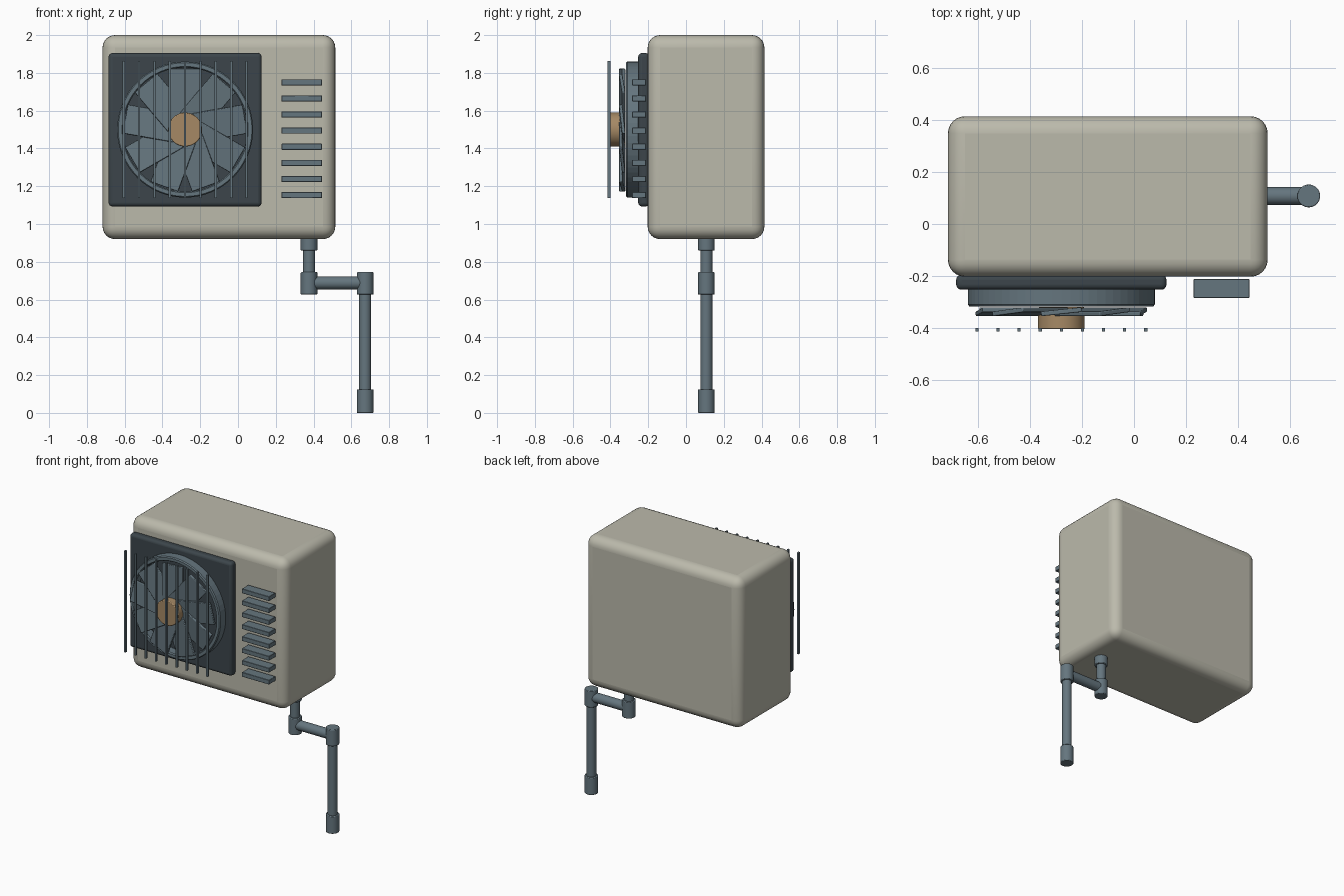
import bpy, math
from mathutils import Matrix, Vector

if "Cube" in bpy.data.objects:
    bpy.data.objects.remove(bpy.data.objects["Cube"])


def material(name, rgb):
    m = bpy.data.materials.new(name)
    m.diffuse_color = (*rgb, 1)
    m.use_nodes = True
    m.node_tree.nodes["Principled BSDF"].inputs["Base Color"].default_value = m.diffuse_color
    return m


BEIGE = material("beige", (0.50, 0.49, 0.41))
DARK = material("charcoal", (0.045, 0.06, 0.07))
SLATE = material("slate", (0.13, 0.18, 0.21))
TAN = material("tan", (0.38, 0.25, 0.13))


def finish(ob, name, mat, bevel=0, segments=3):
    ob.name = name
    ob.data.materials.append(mat)
    if bevel:
        b = ob.modifiers.new("bevel", "BEVEL")
        b.width, b.segments = bevel, segments
        b.limit_method = 'ANGLE'
    bpy.context.view_layer.objects.active = ob
    bpy.ops.object.shade_smooth_by_angle(angle=math.radians(35))
    return ob


def box(name, lo, hi, mat, bevel=0, segments=3):
    lo, hi = Vector(lo), Vector(hi)
    bpy.ops.mesh.primitive_cube_add(size=1)
    ob = bpy.context.object
    ob.data.transform(Matrix.Translation((lo + hi) / 2) @ Matrix.Diagonal((*(hi - lo), 1)))
    return finish(ob, name, mat, bevel, segments)


def rod(name, a, b, r, mat, bevel=0, verts=32):
    a, b = Vector(a), Vector(b)
    bpy.ops.mesh.primitive_cylinder_add(vertices=verts, radius=r, depth=(b - a).length)
    ob = bpy.context.object
    turn = (b - a).to_track_quat('Z', 'Y').to_matrix().to_4x4()
    ob.data.transform(Matrix.Translation((a + b) / 2) @ turn)
    return finish(ob, name, mat, bevel, 2)


# Housing and dark fan panel
box("housing", (-0.717, -0.203, 0.92), (0.515, 0.415, 2.0), BEIGE, 0.066, 6)
box("fan_panel", (-0.685, -0.253, 1.093), (0.125, -0.195, 1.905), DARK, 0.02, 4)

FX, FZ = -0.28, 1.5

# Open fan shroud: rectangular profile revolved around the fan axis
profile = [(0.328, -0.24), (0.36, -0.24), (0.36, -0.31), (0.354, -0.318), (0.334, -0.318), (0.328, -0.31)]
N, P = 64, len(profile)
verts, faces = [], []
for i in range(N):
    a = 2 * math.pi * i / N
    verts += [(FX + r * math.cos(a), y, FZ + r * math.sin(a)) for r, y in profile]
    for j in range(P):
        k, n = (j + 1) % P, (i + 1) % N
        faces.append((i * P + j, i * P + k, n * P + k, n * P + j))
me = bpy.data.meshes.new("fan_shroud")
me.from_pydata(verts, [], faces)
ring = bpy.data.objects.new("fan_shroud", me)
bpy.context.collection.objects.link(ring)
finish(ring, "fan_shroud", SLATE)

# Nine slightly pitched blades around the hub
for i in range(9):
    blade = box(f"fan_blade_{i + 1}", (0.05, -0.009, -0.078), (0.322, 0.009, 0.078), SLATE, 0.004, 2)
    blade.data.transform(Matrix.Translation((FX, -0.338, FZ))
                         @ Matrix.Rotation(math.radians(10 + 40 * i), 4, 'Y')
                         @ Matrix.Rotation(math.radians(180), 4, 'Y')
                         @ Matrix.Rotation(math.radians(6), 4, 'X'))
rod("fan_hub", (FX, -0.32, FZ), (FX, -0.405, FZ), 0.09, TAN, 0.005, 48)

# Guard bars in front of the fan
for i in range(9):
    x = FX + (i - 4) * 0.0813
    box(f"guard_bar_{i + 1}", (x - 0.006, -0.415, 1.137), (x + 0.006, -0.4, 1.863), SLATE)

# Side louvres
for i in range(8):
    z = 1.153 + i * 0.0853
    box(f"louvre_{i + 1}", (0.23, -0.285, z - 0.016), (0.445, -0.212, z + 0.016), SLATE, 0.002, 1)

# Stepped drain pipe with collars at each end and elbow
Y, XA, XB = 0.108, 0.376, 0.673
rod("pipe_upper", (XA, Y, 0.68), (XA, Y, 0.95), 0.032, SLATE)
rod("pipe_cross", (XA, Y, 0.688), (XB, Y, 0.688), 0.034, SLATE)
rod("pipe_lower", (XB, Y, 0.01), (XB, Y, 0.70), 0.032, SLATE)
for name, x, z0, z1 in (("collar_top", XA, 0.86, 0.98), ("elbow_inner", XA, 0.626, 0.745),
                        ("elbow_outer", XB, 0.626, 0.745), ("collar_foot", XB, 0.0, 0.125)):
    rod(name, (x, Y, z0), (x, Y, z1), 0.044, SLATE, 0.004)
